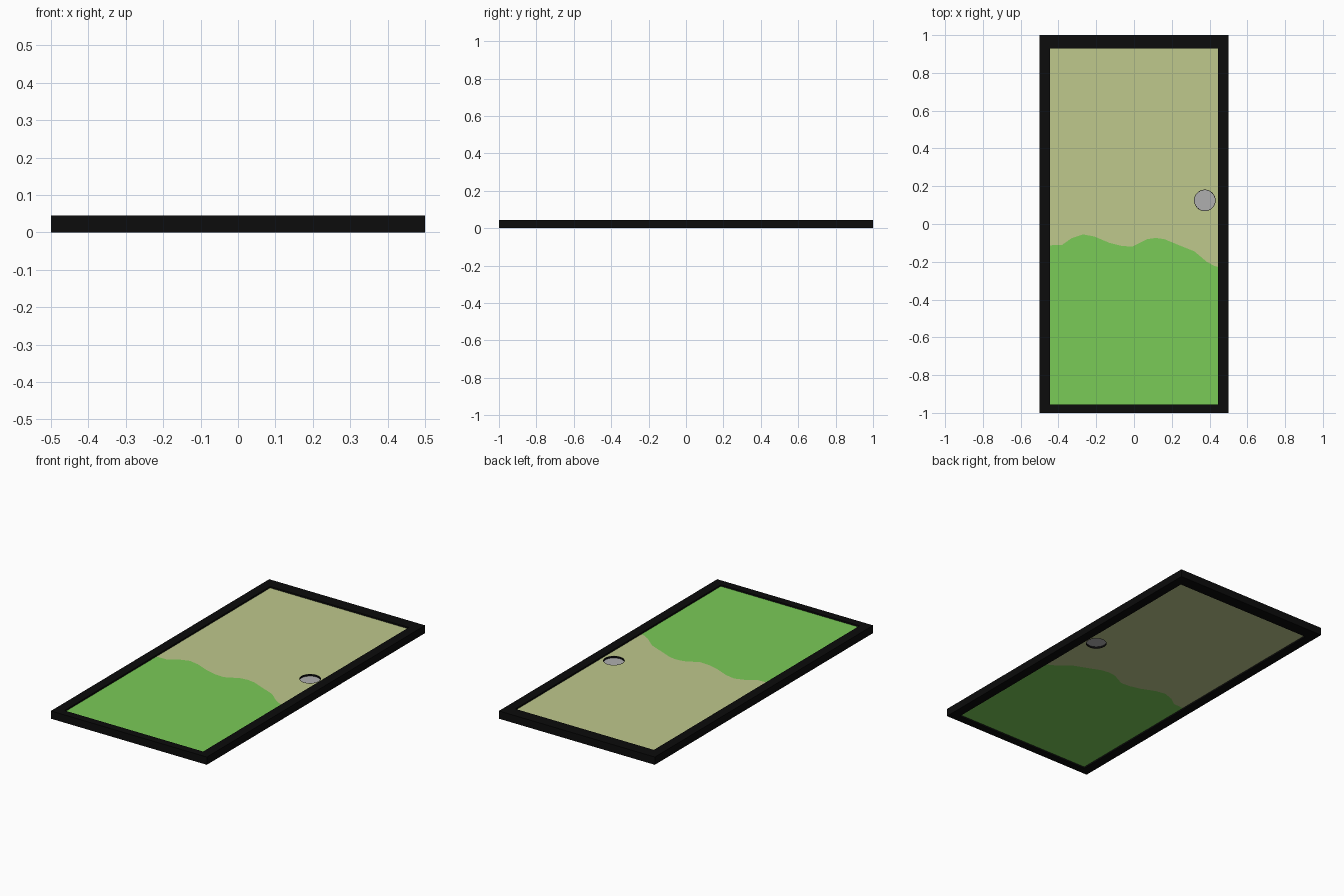
import bpy, bmesh, math

if "Cube" in bpy.data.objects:
    bpy.data.objects.remove(bpy.data.objects["Cube"])

def mat(name, rgb):
    m = bpy.data.materials.new(name)
    m.diffuse_color = (*rgb, 1)
    m.use_nodes = True
    m.node_tree.nodes["Principled BSDF"].inputs["Base Color"].default_value = m.diffuse_color
    return m

BLACK = mat("black", (0.0035, 0.0035, 0.0035))
TAN = mat("tan", (0.52, 0.58, 0.265))
GREEN = mat("green", (0.195, 0.597, 0.097))
GREY = mat("grey", (0.43, 0.43, 0.43))

def finish(name, bm, material):
    bmesh.ops.recalc_face_normals(bm, faces=bm.faces)
    me = bpy.data.meshes.new(name)
    bm.to_mesh(me)
    bm.free()
    me.materials.append(material)
    ob = bpy.data.objects.new(name, me)
    bpy.context.collection.objects.link(ob)
    return ob

def plate(name, outline, z0, z1, material):
    """Flat outline extruded between two heights."""
    bm = bmesh.new()
    f = bm.faces.new([bm.verts.new((x, y, z0)) for x, y in outline])
    r = bmesh.ops.extrude_face_region(bm, geom=[f])
    for v in r["geom"]:
        if isinstance(v, bmesh.types.BMVert):
            v.co.z = z1
    return finish(name, bm, material)

def ring(name, outer, inner, z0, z1, material):
    """Closed band between two matching outlines."""
    bm = bmesh.new()
    loops = [[bm.verts.new((x, y, z)) for x, y in pts]
             for pts, z in ((outer, z0), (outer, z1), (inner, z1), (inner, z0))]
    n = len(outer)
    for k in range(4):
        a, b = loops[k], loops[(k + 1) % 4]
        for i in range(n):
            j = (i + 1) % n
            bm.faces.new((a[i], a[j], b[j], b[i]))
    return finish(name, bm, material)

def circle(r, n=32, cx=0.375, cy=0.125):
    return [(cx + r * math.cos(2 * math.pi * i / n),
             cy + r * math.sin(2 * math.pi * i / n)) for i in range(n)]

# Outer frame
X, Y0, Y1 = 0.445, -0.955, 0.93
ring("frame", [(-0.5, -1), (0.5, -1), (0.5, 1), (-0.5, 1)],
     [(-X, Y0), (X, Y0), (X, Y1), (-X, Y1)], 0, 0.045, BLACK)

# Two-colour panel split along a wavy line
wave = [(-X, -.113), (-.38, -.11), (-.33, -.075), (-.27, -.055), (-.21, -.066),
        (-.13, -.10), (-.066, -.116), (-.01, -.12), (.03, -.10), (.07, -.08),
        (.115, -.074), (.16, -.08), (.24, -.113), (.32, -.145), (.385, -.20),
        (.425, -.222), (X, -.227)]
P0, P1 = 0.009, 0.036
plate("lower_panel", [(X, Y0), (-X, Y0)] + wave, P0, P1, GREEN)
upper = plate("upper_panel", [(X, Y1), (-X, Y1)] + wave, P0, P1, TAN)

# Round hole for the handle
cutter = plate("hole_cutter", circle(0.057), -0.1, 0.1, TAN)
cutter.hide_render = True
mod = upper.modifiers.new("hole", "BOOLEAN")
mod.operation = "DIFFERENCE"
mod.solver = "EXACT"
mod.object = cutter
bpy.context.view_layer.objects.active = upper
bpy.ops.object.modifier_apply(modifier="hole")
bpy.data.objects.remove(cutter)

# Handle: sunken grey disc in a black sleeve
ring("handle_sleeve", circle(0.057), circle(0.0545), P0, P1, BLACK)
plate("handle_disc", circle(0.0545), 0.019, 0.026, GREY)
